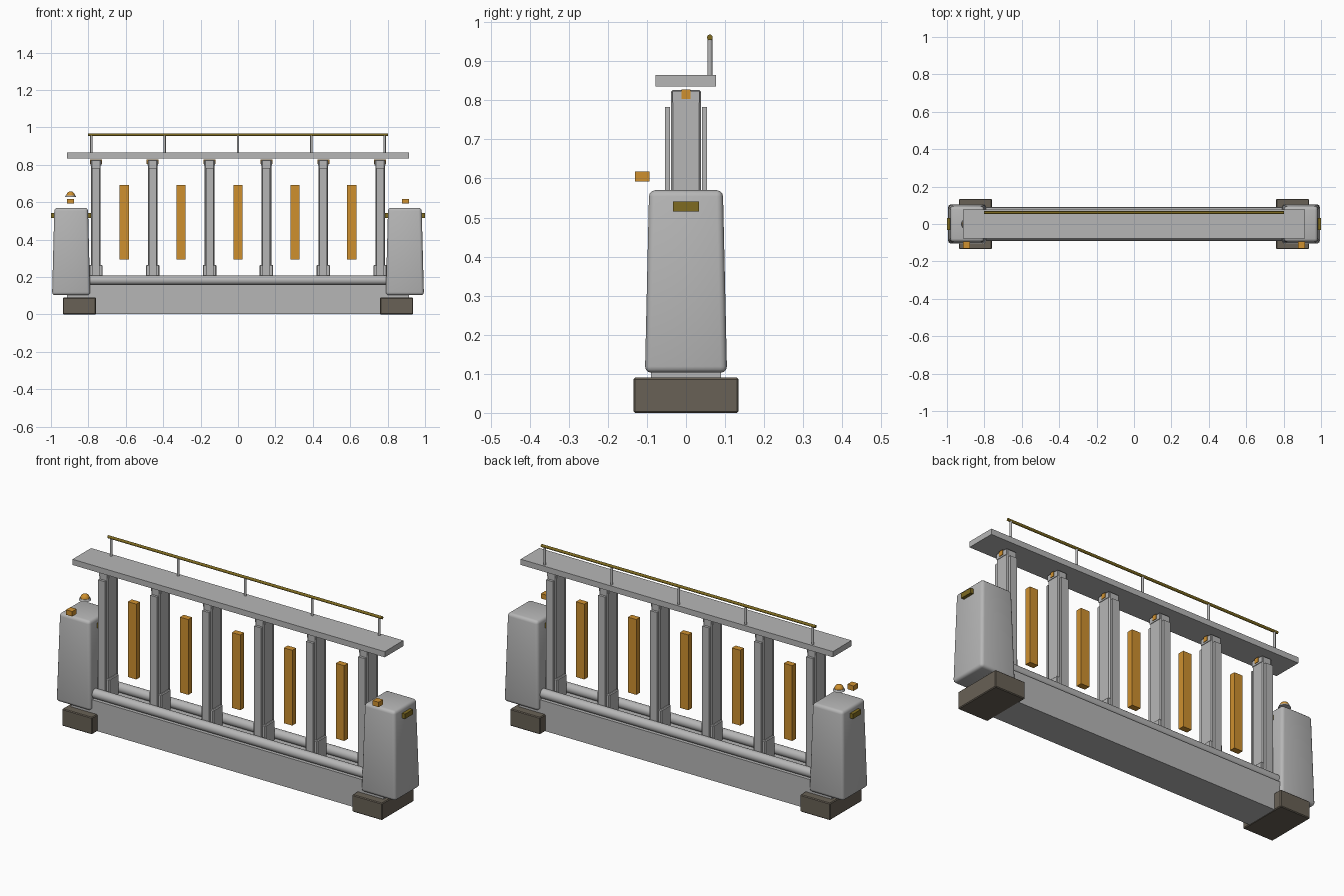
import bpy, bmesh, math

if "Cube" in bpy.data.objects:
    bpy.data.objects.remove(bpy.data.objects["Cube"])


def material(name, rgb):
    m = bpy.data.materials.new(name)
    m.diffuse_color = (*rgb, 1)
    m.use_nodes = True
    m.node_tree.nodes["Principled BSDF"].inputs["Base Color"].default_value = m.diffuse_color
    return m


GREY = material("concrete grey", (0.47, 0.47, 0.47))
ORANGE = material("amber light", (0.62, 0.28, 0.028))
BROWN = material("dark footing", (0.14, 0.12, 0.092))
OLIVE = material("aged brass", (0.21, 0.145, 0.015))


def finish(bm, name, mat, smooth=False):
    bmesh.ops.recalc_face_normals(bm, faces=bm.faces)
    me = bpy.data.meshes.new(name)
    bm.to_mesh(me)
    bm.free()
    me.materials.append(mat)
    ob = bpy.data.objects.new(name, me)
    bpy.context.collection.objects.link(ob)
    if smooth:
        bpy.ops.object.select_all(action='DESELECT')
        ob.select_set(True)
        bpy.context.view_layer.objects.active = ob
        bpy.ops.object.shade_smooth_by_angle(angle=math.radians(40))
    return ob


def box(name, mat, x, y, z, bevel=0.0, segments=1, taper=(1, 1)):
    """Box from (min, max) ranges; taper scales the top face in x and y."""
    bm = bmesh.new()
    bmesh.ops.create_cube(bm, size=1)
    for v in bm.verts:
        tx, ty = taper if v.co.z > 0 else (1, 1)
        v.co = [(r[0] + r[1]) / 2 + c * t * (r[1] - r[0])
                for r, c, t in zip((x, y, z), v.co, (tx, ty, 1))]
    if bevel:
        bmesh.ops.bevel(bm, geom=bm.edges[:], offset=bevel, segments=segments,
                        profile=0.5, affect='EDGES')
    return finish(bm, name, mat, segments > 1)


def tube(name, mat, center, radius, length, axis='Z', sides=16, top=None):
    bm = bmesh.new()
    bmesh.ops.create_cone(bm, cap_ends=True, segments=sides, radius1=radius,
                          radius2=radius if top is None else top, depth=length)
    for v in bm.verts:
        x, y, z = v.co
        if axis == 'X':
            x, z = z, -x
        v.co = (center[0] + x, center[1] + y, center[2] + z)
    return finish(bm, name, mat, True)


def span(c, half):
    return (c - half, c + half)


# Base wall and the two round rails on top of it
box("base_wall", GREY, (-0.915, 0.915), (-0.09, 0.09), (0.002, 0.16))
for side in (-1, 1):
    tube("base_rail", GREY, (0, side * 0.062, 0.183), 0.025, 1.62, 'X', 20)

# End pylons with footings, badges and marker lamps
for side in (-1, 1):
    box("footing", BROWN, span(side * 0.848, 0.088), (-0.134, 0.134), (0, 0.09), 0.004)
    box("pylon", GREY, span(side * 0.892, 0.102), (-0.105, 0.105), (0.103, 0.57),
        0.016, 3, (0.88, 0.9))
    box("badge", OLIVE, span(side * 0.892, 0.108), (-0.033, 0.033), (0.515, 0.541))
    box("marker_lamp", ORANGE, span(side * 0.896, 0.018), (-0.131, -0.094), (0.592, 0.618))

# Beacon above the left pylon
tube("beacon_base", GREY, (-0.895, 0, 0.632), 0.03, 0.01, top=0.025)
bm = bmesh.new()
bmesh.ops.create_uvsphere(bm, u_segments=16, v_segments=12, radius=0.023)
bmesh.ops.bisect_plane(bm, geom=bm.verts[:] + bm.edges[:] + bm.faces[:], dist=1e-5,
                       plane_co=(0, 0, 0), plane_no=(0, 0, -1), clear_outer=True)
bmesh.ops.translate(bm, verts=bm.verts, vec=(-0.895, 0, 0.635))
finish(bm, "beacon_dome", ORANGE, True)

# Posts with front and back plates, shoes and small lamps at the head
for i in range(6):
    x = -0.76 + i * 0.304
    box("post", GREY, span(x, 0.026), (-0.038, 0.038), (0.15, 0.827), 0.005)
    box("post_head", GREY, span(x, 0.029), (-0.035, 0.035), (0.795, 0.824))
    box("post_shoe", GREY, span(x, 0.036), (-0.04, 0.04), (0.155, 0.265), 0.004)
    for side in (-1, 1):
        box("post_plate", GREY, span(x, 0.02), span(side * 0.0475, 0.0065), (0.16, 0.783))
    box("post_lamp", ORANGE, span(x, 0.032), (-0.012, 0.012), (0.803, 0.828))

# Upright light bars between the posts
for i in range(5):
    box("light_bar", ORANGE, span(-0.608 + i * 0.304, 0.0245), (-0.016, 0.016), (0.294, 0.692))

# Top slab and the handrail along its back edge
box("top_slab", GREY, (-0.913, 0.913), (-0.078, 0.077), (0.835, 0.865))
for i in range(5):
    tube("handrail_upright", GREY, (-0.784 + i * 0.392, 0.061, 0.91), 0.0065, 0.094, sides=10)
tube("handrail", OLIVE, (0, 0.061, 0.961), 0.0075, 1.604, 'X', 10)
